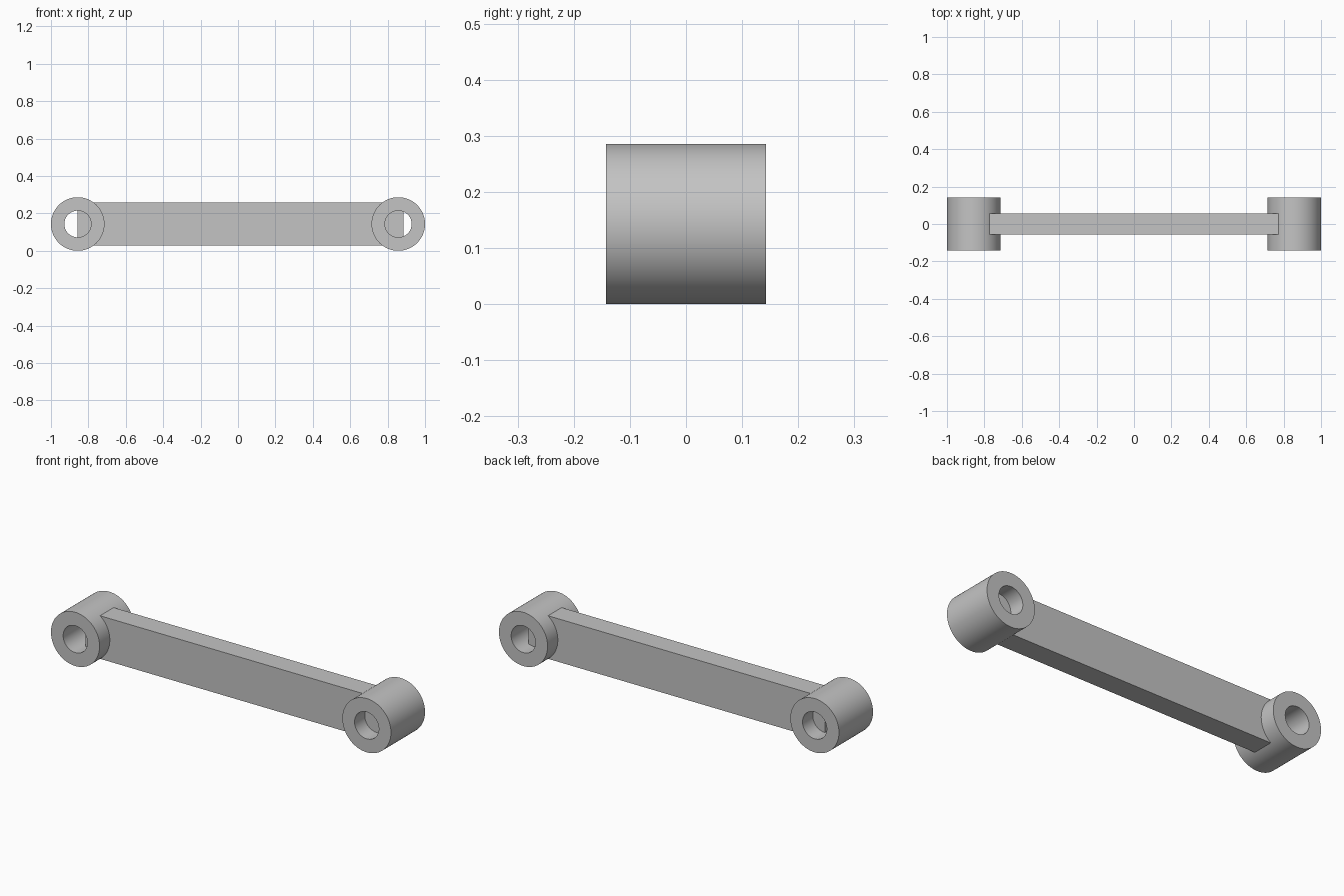
import bpy, bmesh, math
from mathutils import Matrix

cube = bpy.data.objects.get("Cube")
if cube:
    bpy.data.objects.remove(cube, do_unlink=True)

OUTER, BORE, HALF_DEPTH = 0.143, 0.0714, 0.143
PIVOT_X = 1 - OUTER
SEGMENTS = 96

# Plain grey metal
grey = bpy.data.materials.new("plain grey")
grey.use_nodes = True
colour = (0.55, 0.55, 0.55, 1)
grey.diffuse_color = colour
grey.node_tree.nodes["Principled BSDF"].inputs["Base Color"].default_value = colour


def finish(name, bm, location):
    bmesh.ops.recalc_face_normals(bm, faces=bm.faces)
    mesh = bpy.data.meshes.new(name)
    bm.to_mesh(mesh)
    bm.free()
    mesh.materials.append(grey)
    obj = bpy.data.objects.new(name, mesh)
    obj.location = location
    bpy.context.collection.objects.link(obj)
    return obj


def bushing(name, x):
    # Rectangular wall section spun around the y axis
    bm = bmesh.new()
    section = [(BORE, -1), (OUTER, -1), (OUTER, 1), (BORE, 1)]
    verts = [bm.verts.new((r, side * HALF_DEPTH, 0)) for r, side in section]
    edges = [bm.edges.new((verts[i], verts[(i + 1) % 4])) for i in range(4)]
    bmesh.ops.spin(bm, geom=verts + edges, cent=(0, 0, 0), axis=(0, 1, 0),
                   angle=math.tau, steps=SEGMENTS, use_merge=True)
    bmesh.ops.remove_doubles(bm, verts=bm.verts, dist=0.0001)
    obj = finish(name, bm, (x, 0, OUTER))
    bpy.ops.object.select_all(action='DESELECT')
    obj.select_set(True)
    bpy.context.view_layer.objects.active = obj
    bpy.ops.object.shade_smooth_by_angle(angle=math.radians(30))


# End bushings
bushing("right_bushing", -PIVOT_X)
bushing("left_bushing", PIVOT_X)

# Flat link bar, with its ends showing inside the bores
start, end = -PIVOT_X, PIVOT_X + 0.029
bm = bmesh.new()
bmesh.ops.create_cube(bm, size=1, matrix=Matrix.Diagonal((end - start, 0.114, 0.229, 1)))
finish("link_bar", bm, ((start + end) / 2, 0, OUTER))
